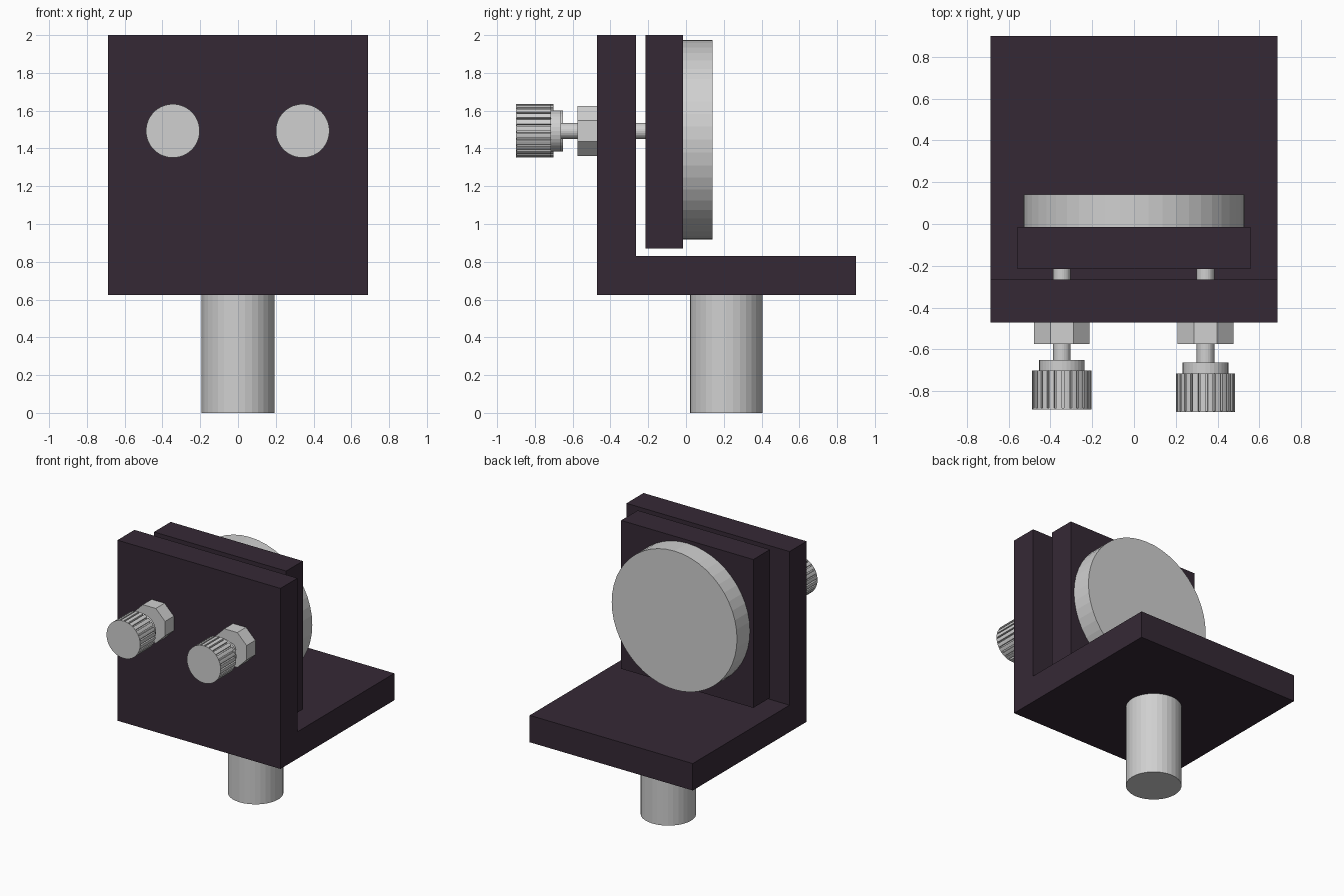
import bpy, bmesh, math
from mathutils import Matrix

cube = bpy.data.objects.get("Cube")
if cube:
    bpy.data.objects.remove(cube)


def material(name, rgb):
    m = bpy.data.materials.new(name)
    m.use_nodes = True
    m.diffuse_color = (*rgb, 1)
    m.node_tree.nodes["Principled BSDF"].inputs["Base Color"].default_value = (*rgb, 1)
    return m


DARK = material("dark plum anodising", (0.036, 0.022, 0.036))
METAL = material("light grey metal", (0.63, 0.63, 0.63))


def finish(name, bm, mat):
    bmesh.ops.recalc_face_normals(bm, faces=bm.faces)
    mesh = bpy.data.meshes.new(name)
    bm.to_mesh(mesh)
    bm.free()
    mesh.materials.append(mat)
    ob = bpy.data.objects.new(name, mesh)
    bpy.context.collection.objects.link(ob)
    return ob


def prism(name, outline, depth, matrix, mat):
    """Extrude a flat outline along local z, then place it."""
    bm = bmesh.new()
    face = bm.faces.new([bm.verts.new((u, v, 0)) for u, v in outline])
    new = bmesh.ops.extrude_face_region(bm, geom=[face])["geom"]
    top = [g for g in new if isinstance(g, bmesh.types.BMVert)]
    bmesh.ops.translate(bm, verts=top, vec=(0, 0, depth))
    bm.transform(matrix)
    return finish(name, bm, mat)


def ring(radius, sides, turn=0.0):
    return [(radius * math.cos(math.tau * (i + turn) / sides),
             radius * math.sin(math.tau * (i + turn) / sides)) for i in range(sides)]


def along_y(name, outline, x, z, y0, y1, mat=METAL):
    place = Matrix.Translation((x, y1, z)) @ Matrix.Rotation(math.pi / 2, 4, "X")
    return prism(name, outline, y1 - y0, place, mat)


# L-shaped bracket, drawn in the y-z plane and extruded across x
HALF = 0.687
profile = [(-0.47, 0.625), (0.9, 0.625), (0.9, 0.83),
           (-0.265, 0.83), (-0.265, 2), (-0.47, 2)]
across_x = Matrix(((0, 0, 1, -HALF), (1, 0, 0, 0), (0, 1, 0, 0), (0, 0, 0, 1)))
prism("bracket", profile, 2 * HALF, across_x, DARK)

# Floating plate with the round mirror
W = 0.557
along_y("mirror_plate", [(-W, 0.87), (W, 0.87), (W, 2), (-W, 2)], 0, 0, -0.215, -0.015, DARK)
along_y("mirror_disc", ring(0.528, 48), 0, 1.447, -0.015, 0.14)

# Support post
prism("post", ring(0.192, 32), 0.625, Matrix.Translation((0, 0.212, 0)), METAL)


# Fluted knob outline: wide ribs parted by narrow grooves
def fluted(radius, depth, ribs):
    pts = []
    for i in range(ribs):
        for part, r in ((0, radius), (0.35, radius), (0.7, radius),
                        (0.72, radius - depth), (0.98, radius - depth)):
            a = math.tau * (i + part) / ribs
            pts.append((r * math.cos(a), r * math.sin(a)))
    return pts


# Adjusting screws, each with nut, shaft, collar and knob
Z = 1.493
for side, x, tip in (("right", -0.345, -0.887), ("left", 0.342, -0.9)):
    along_y(side + "_nut", ring(0.133 / math.cos(math.pi / 8), 8, 0.5), x, Z, -0.575, -0.47)
    along_y(side + "_shaft", ring(0.042, 24), x, Z, tip + 0.2, -0.215)
    along_y(side + "_collar", ring(0.109, 32), x, Z, tip + 0.18, tip + 0.237)
    along_y(side + "_knob", fluted(0.142, 0.015, 24), x, Z, tip + 0.006, tip + 0.186)
    along_y(side + "_knob_cap", ring(0.142, 48), x, Z, tip, tip + 0.006)
